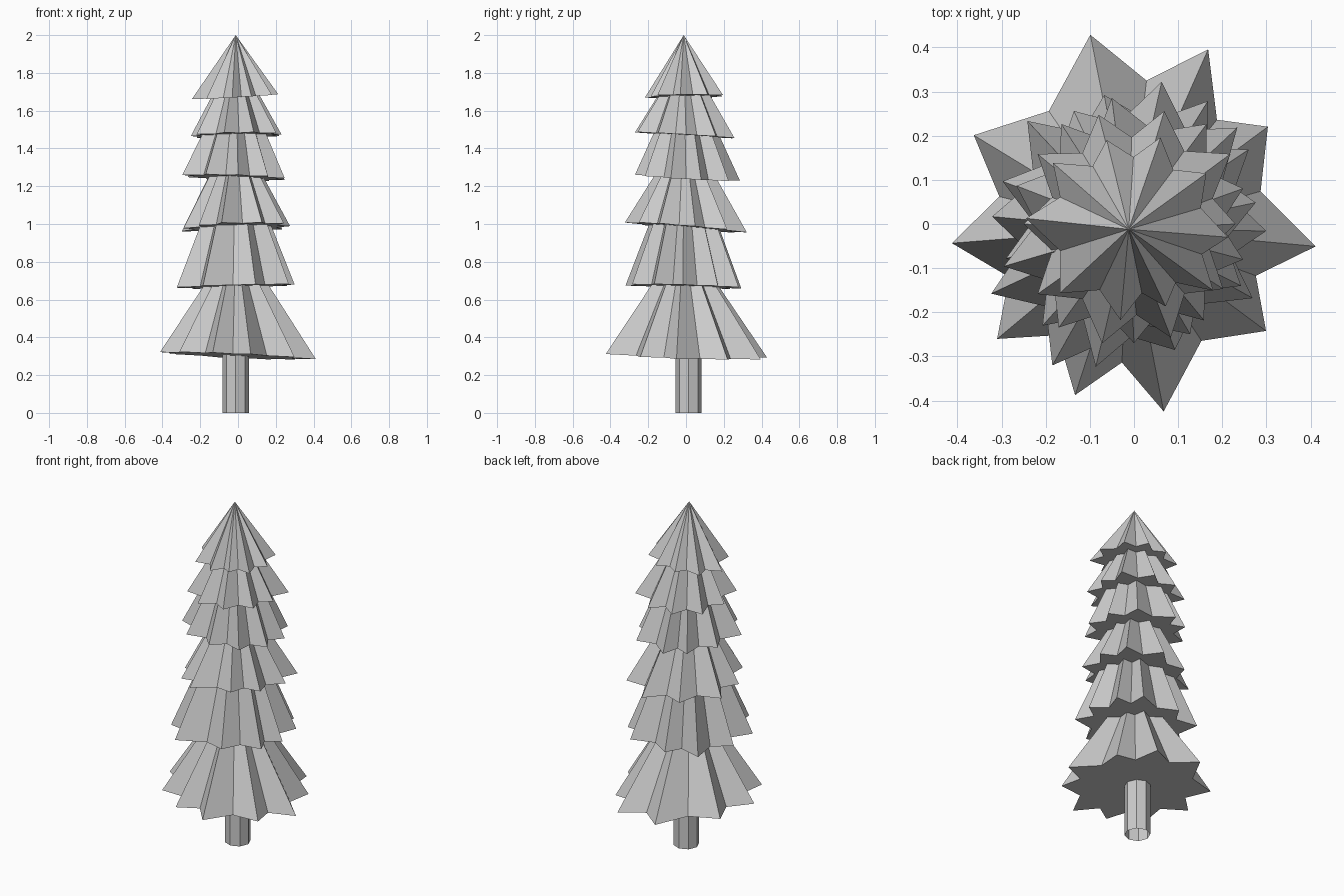
import bpy, bmesh
from math import sin, cos, radians

if "Cube" in bpy.data.objects:
    bpy.data.objects.remove(bpy.data.objects["Cube"])

CX, CY = -0.012, -0.012   # axis of the upper part


def tier(name, z, tilt, tips, z_top, shrink, inner=0.75):
    """Jagged star-shaped skirt; tips = (angle, radius), shrink 0 = pointed top."""
    outline = []
    for i, (a, r) in enumerate(tips):
        b, s = tips[(i + 1) % len(tips)]
        if b < a:
            b += 360
        outline += [(a, r), ((a + b) / 2, inner * (r + s) / 2)]
    bm = bmesh.new()
    low = []
    for a, r in outline:
        x, y = r * cos(radians(a)), r * sin(radians(a))
        low.append(bm.verts.new((x, y, z + tilt[0] * x + tilt[1] * y)))
    n = len(low)
    middle = bm.verts.new((0, 0, z))
    apex = bm.verts.new((CX, CY, z_top))
    high = []
    if shrink:
        high = [bm.verts.new((CX + (v.co.x - CX) * shrink,
                              CY + (v.co.y - CY) * shrink, z_top)) for v in low]
    for i in range(n):
        j = (i + 1) % n
        bm.faces.new((low[j], low[i], middle))
        if shrink:
            bm.faces.new((low[i], low[j], high[j], high[i]))
            bm.faces.new((high[i], high[j], apex))
        else:
            bm.faces.new((low[i], low[j], apex))
    bmesh.ops.recalc_face_normals(bm, faces=bm.faces)
    mesh = bpy.data.meshes.new(name)
    bm.to_mesh(mesh)
    bm.free()
    bpy.context.collection.objects.link(bpy.data.objects.new(name, mesh))


# Trunk, an open tube
bpy.ops.mesh.primitive_cylinder_add(vertices=8, radius=0.069, depth=0.32,
                                    end_fill_type='NOTHING',
                                    location=(-0.012, 0.014, 0.16))
bpy.context.object.name = "trunk"

# Branch tiers, from the ground up
tier("branch_tier_1", 0.302, (-0.045, -0.03),
     [(-174, .415), (-140, .405), (-109, .41), (-81, .43), (-39, .385),
      (-7, .415), (36, .375), (67, .43), (103, .44), (151, .415)], 0.71, 0.36)
tier("branch_tier_2", 0.67, (0.03, -0.03),
     [(-3, .30), (33, .31), (59, .325), (103, .30), (136, .336),
      (177, .322), (206, .36), (240, .37), (288, .30), (328, .317)], 1.01, 0.58)
tier("branch_tier_3", 0.982, (0.04, -0.09),
     [(10, .28), (43, .32), (79, .328), (118, .29), (162, .313),
      (195, .30), (228, .31), (255, .335), (297, .28), (330, .28)], 1.27, 0.47)
tier("branch_tier_4", 1.245, (-0.03, -0.06),
     [(-18, .26), (18, .26), (54, .28), (100, .29), (126, .28),
      (162, .28), (198, .31), (234, .29), (270, .27), (306, .27)], 1.49, 0.60)
tier("branch_tier_5", 1.47, (0.02, -0.06),
     [(0, .23), (36, .27), (75, .265), (108, .26), (144, .27),
      (180, .25), (216, .27), (255, .28), (288, .27), (324, .25)], 1.70, 0.48)
tier("tree_top", 1.675, (0.06, 0.02),
     [(-137, .23), (-98, .22), (-69, .20), (-40, .235), (-8, .215),
      (35, .20), (73, .205), (108, .20), (143, .23), (177, .245)], 2.0, 0)
